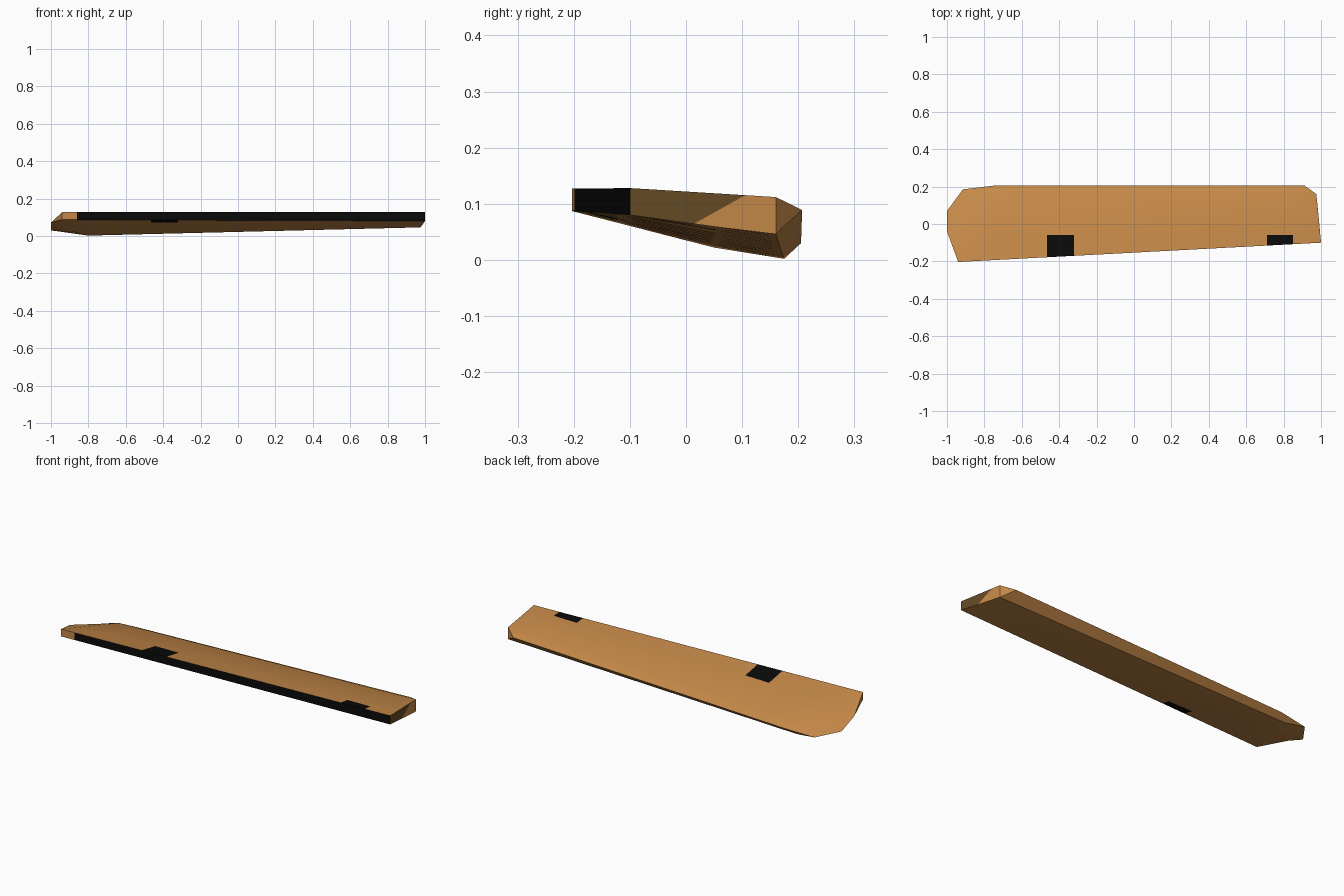
import bpy, bmesh
from mathutils import Vector

if "Cube" in bpy.data.objects:
    bpy.data.objects.remove(bpy.data.objects["Cube"])


def material(name, rgb):
    m = bpy.data.materials.new(name)
    m.diffuse_color = (*rgb, 1)
    m.use_nodes = True
    m.node_tree.nodes["Principled BSDF"].inputs["Base Color"].default_value = m.diffuse_color
    return m


# matching cross-sections: front top, shoulder, rear rim, keel, belly, front bottom
left = [(-0.94, -0.203, 0.127), (-0.83, 0.15, 0.055), (-0.75, 0.205, 0.03),
        (-0.80, 0.175, 0.002), (-0.88, 0.05, 0.022), (-0.94, -0.203, 0.087)]
right = [(1.0, -0.10, 0.128), (0.975, 0.16, 0.112), (0.91, 0.207, 0.089),
         (0.975, 0.16, 0.046), (0.985, 0.06, 0.058), (1.0, -0.10, 0.080)]
STEPS = 12

bm = bmesh.new()

# gently twisting body between the two sections
rings = []
for i in range(STEPS + 1):
    t = i / STEPS
    rings.append([bm.verts.new(Vector(a).lerp(Vector(b), t))
                  for a, b in zip(left, right)])
for r, s in zip(rings, rings[1:]):
    for j in range(6):
        k = (j + 1) % 6
        bm.faces.new((r[j], r[k], s[k], s[j]))

# right end with a chamfered rear corner
A, B, C, E, F, G = rings[-1]
bm.faces.new((A, B, E, F, G))
bm.faces.new((B, C, E))

# thin rounded tip at the left end
A, B, C, E, F, G = rings[0]
t1, t2, t3 = [bm.verts.new(p) for p in
              ((-1.0, -0.04, 0.072), (-1.0, 0.07, 0.030), (-0.915, 0.185, 0.018))]
for f in ((A, t1, t2, B), (B, t2, t3), (B, t3, C), (A, G, t1),
          (G, F, t2, t1), (F, E, t3, t2), (E, C, t3)):
    bm.faces.new(f)
bmesh.ops.recalc_face_normals(bm, faces=bm.faces[:])


# cut lines for the painted areas, limited to the faces that need them
def cut(co, no, test):
    geom = set()
    for f in [f for f in bm.faces if test(f)]:
        geom.add(f)
        geom.update(f.edges)
        geom.update(f.verts)
    bmesh.ops.bisect_plane(bm, geom=list(geom), dist=1e-5,
                           plane_co=co, plane_no=no)
    bm.normal_update()


def flat(f):
    return abs(f.normal.z) > 0.8


def front(f):
    return f.normal.y < -0.8


def end(f):
    return f.normal.x > 0.9


bm.normal_update()
patches = [(-0.465, -0.32), (0.71, 0.85)]
for pair in patches:
    for x in pair:
        cut((x, 0, 0), (1, 0, 0), flat)
cut((0, -0.06, 0), (0, 1, 0), lambda f: f.normal.z > 0.8)
cut((0, -0.12, 0), (0, 1, 0), lambda f: f.normal.z < -0.8)
cut((-0.86, 0, 0), (1, 0, 0), front)
end_co, end_no = Vector((1, 0.06, 0.09)), Vector((0, 1, -1.8))
cut(end_co, end_no, end)

# colours by face direction and position
for f in bm.faces:
    f.smooth = True
    c = f.calc_center_median()
    in_x = [a < c.x < b for a, b in patches]
    if front(f) and c.x > -0.86:
        f.material_index = 1
    elif f.normal.z > 0.8 and c.y < -0.06 and any(in_x):
        f.material_index = 1
    elif f.normal.z < -0.8 and c.y < -0.12 and in_x[0]:
        f.material_index = 1
    elif end(f) and (c - end_co).dot(end_no) < 0:
        f.material_index = 2

me = bpy.data.meshes.new("board")
bm.to_mesh(me)
bm.free()
board = bpy.data.objects.new("tapered_board", me)
bpy.context.collection.objects.link(board)
for m in (material("warm_tan", (0.56, 0.25, 0.066)),
          material("black", (0.003, 0.003, 0.003)),
          material("dark_brown", (0.13, 0.07, 0.018))):
    me.materials.append(m)

bpy.context.view_layer.objects.active = board
board.select_set(True)
bpy.ops.object.shade_smooth_by_angle(angle=0.8)
